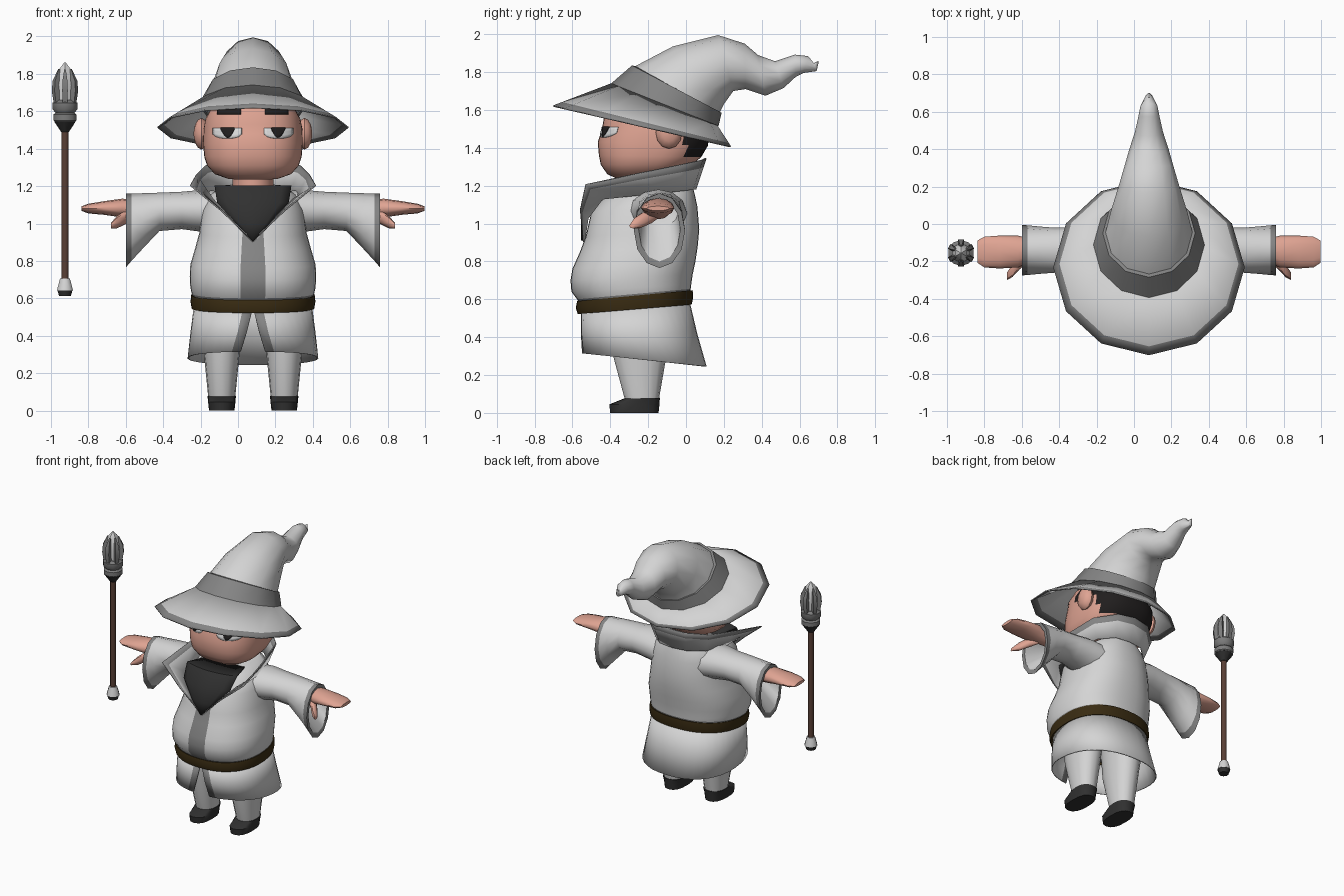
import bpy, bmesh, math
from mathutils import Vector
from mathutils.bvhtree import BVHTree

CX = 0.08  # the figure's own centre line; the staff stands apart on the left


def material(name, r, g, b):
    m = bpy.data.materials.new(name)
    m.diffuse_color = (r, g, b, 1)
    return m


CLOTH = material("pale grey cloth", 0.66, 0.66, 0.66)
TRIM = material("grey trim", 0.23, 0.23, 0.23)
DARK = material("charcoal", 0.03, 0.03, 0.03)
SKIN = material("skin", 0.74, 0.37, 0.29)
HAIR = material("black hair", 0.015, 0.013, 0.013)
WHITE = material("eye white", 0.7, 0.7, 0.7)
BELT = material("dark leather", 0.04, 0.024, 0.006)
WOOD = material("brown wood", 0.1, 0.05, 0.036)
METAL = material("staff metal", 0.2, 0.2, 0.2)


def loft(name, rings, mats, rule=None, closed=True, caps=True, solid=0, angle=40):
    """Skin a row of equal-length rings; rule(i, j, centre) picks the material."""
    bm = bmesh.new()
    vs = [[bm.verts.new(p) for p in r] for r in rings]
    n = len(rings[0])
    for i in range(len(vs) - 1):
        for j in range(n if closed else n - 1):
            k = (j + 1) % n
            f = bm.faces.new((vs[i][j], vs[i][k], vs[i + 1][k], vs[i + 1][j]))
            if rule:
                f.material_index = rule(i, j, f.calc_center_median())
    if closed and caps:
        for r in (vs[0], vs[-1]):
            f = bm.faces.new(r)
            if rule:
                f.material_index = rule(0 if r is vs[0] else len(vs) - 2, n // 2, f.calc_center_median())
    bmesh.ops.remove_doubles(bm, verts=bm.verts, dist=0.0002)
    bmesh.ops.recalc_face_normals(bm, faces=bm.faces)
    me = bpy.data.meshes.new(name)
    bm.to_mesh(me)
    bm.free()
    for m in mats:
        me.materials.append(m)
    ob = bpy.data.objects.new(name, me)
    bpy.context.collection.objects.link(ob)
    bpy.ops.object.select_all(action='DESELECT')
    ob.select_set(True)
    bpy.context.view_layer.objects.active = ob
    bpy.ops.object.shade_smooth_by_angle(angle=math.radians(angle))
    if solid:
        md = ob.modifiers.new("thickness", 'SOLIDIFY')
        md.thickness, md.offset = solid, 0
    return ob


def spow(v, e):
    return math.copysign(abs(v) ** e, v)


def angles(n):
    return [2 * math.pi * j / n for j in range(n)]


def ring(yf, zf, yb, zb, hw, ts, p=2.0, cx=CX):
    """Tilted oval from its front point (yf, zf), back point (yb, zb) and half width."""
    out = []
    for t in ts:
        c = spow(math.cos(t), 2 / p)
        w = (1 - c) / 2
        out.append(Vector((cx + hw * spow(math.sin(t), 2 / p), yf + (yb - yf) * w, zf + (zb - zf) * w)))
    return out


def xring(s, d, yc, hy, zc, hz, n=12):
    """Upright oval across an arm, at distance d from the centre line."""
    return [Vector((CX + s * d, yc + hy * math.sin(t), zc + hz * math.cos(t))) for t in angles(n)]


# ---------- hat ----------
T12 = angles(12)
brim = ring(-0.70, 1.62, 0.235, 1.405, 0.51, T12)
base = ring(-0.385, 1.74, 0.16, 1.52, 0.285, T12)
inner = [a.lerp(b, 0.15) for a, b in zip(brim, base)]
loft("hat_brim", [brim, inner, base], [CLOTH, TRIM], lambda i, j, c: 1 if i == 0 else 0,
     caps=False, solid=0.008)
loft("hat_band", [ring(-0.37, 1.735, 0.15, 1.52, 0.27, T12), ring(-0.395, 1.74, 0.172, 1.515, 0.297, T12),
                  ring(-0.285, 1.835, 0.188, 1.585, 0.247, T12), ring(-0.26, 1.83, 0.165, 1.59, 0.22, T12)],
     [TRIM], caps=False)
loft("hat_cone", [ring(*r, T12) for r in (
    (-0.37, 1.74, 0.15, 1.53, 0.27), (-0.27, 1.83, 0.175, 1.58, 0.233), (-0.07, 1.935, 0.20, 1.63, 0.205),
    (0.17, 1.995, 0.25, 1.70, 0.16), (0.31, 1.95, 0.315, 1.71, 0.13), (0.38, 1.89, 0.42, 1.675, 0.105),
    (0.47, 1.857, 0.515, 1.715, 0.075), (0.575, 1.892, 0.58, 1.775, 0.056), (0.645, 1.884, 0.62, 1.795, 0.045),
    (0.675, 1.847, 0.69, 1.805, 0.02), (0.70, 1.86, 0.70, 1.85, 0.004))], [CLOTH], angle=60)

# ---------- head ----------
T40 = angles(40)


def is_hair(i, j, c):
    return 1 if (c.y > 0.0 and c.z > 1.35) or (c.y > -0.2 and c.z > 1.495) else 0


head = loft("head", [ring(*r, T40, 2.5) for r in (
    (-0.36, 1.235, -0.08, 1.25, 0.14), (-0.415, 1.26, -0.03, 1.27, 0.205), (-0.45, 1.31, 0.03, 1.31, 0.245),
    (-0.46, 1.36, 0.08, 1.35, 0.26), (-0.466, 1.43, 0.115, 1.41, 0.266), (-0.45, 1.48, 0.122, 1.45, 0.266),
    (-0.438, 1.53, 0.12, 1.48, 0.264), (-0.43, 1.60, 0.11, 1.50, 0.255), (-0.38, 1.68, 0.08, 1.54, 0.22))],
    [SKIN, HAIR], is_hair)
loft("neck", [ring(-0.30, z, -0.04, z, 0.11, angles(16)) for z in (1.1, 1.27)], [SKIN])

# eyes and brows are thin plates projected onto the face
face = BVHTree.FromPolygons([v.co for v in head.data.vertices], [tuple(p.vertices) for p in head.data.polygons])


def plate(name, x0, x1, top, bottom, lift, mat):
    rows = []
    for i in range(11):
        u = i / 10
        x = x0 + (x1 - x0) * u
        col = []
        for k in range(4):
            z = top + (bottom(u) - top) * k / 3
            hit = face.ray_cast(Vector((x, -2, z)), Vector((0, 1, 0)))[0]
            col.append(Vector((x, (hit.y if hit else -0.4) - lift, z)))
        rows.append(col)
    loft(name, rows, [mat], closed=False, solid=0.004)


for s, side in ((-1, "right"), (1, "left")):
    def sx(d):
        return CX + s * d
    plate("eye_white_" + side, sx(0.06), sx(0.215), 1.51, lambda u: 1.478 - 0.024 * math.sin(math.pi * u) ** 0.5, 0.003, WHITE)
    plate("iris_" + side, sx(0.098), sx(0.172), 1.512, lambda u: 1.505 - 0.047 * math.sin(math.pi * u), 0.007, HAIR)
    plate("eyebrow_" + side, sx(0.065), sx(0.19), 1.615, lambda u: 1.583, 0.006, HAIR)
    # ear: flattened oval
    loft("ear_" + side, [[Vector((sx(0.275 + 0.042 * math.sin(a)), -0.09 + 0.07 * math.cos(a) * math.sin(t),
                                  1.48 + 0.085 * math.cos(a) * math.cos(t))) for t in angles(12)]
                         for a in (-1.2, -0.6, 0, 0.5, 1.0, 1.45)], [SKIN])

# ---------- robe ----------
loft("robe_body", [ring(*r, T40, 2.3) for r in (
    (-0.55, 0.55, 0.02, 0.61, 0.31), (-0.575, 0.60, 0.025, 0.655, 0.328), (-0.605, 0.64, 0.028, 0.68, 0.335),
    (-0.61, 0.70, 0.035, 0.73, 0.338), (-0.60, 0.76, 0.05, 0.80, 0.335), (-0.56, 0.85, 0.062, 0.88, 0.31),
    (-0.53, 0.93, 0.07, 0.97, 0.287), (-0.50, 1.06, 0.06, 1.09, 0.27), (-0.42, 1.15, 0.045, 1.16, 0.23),
    (-0.34, 1.19, 0.03, 1.21, 0.16))], [CLOTH, TRIM],
    lambda i, j, c: 1 if i == 0 or (j in (0, 39) and i < 7) else 0)
loft("belt", [ring(*r, T40, 2.3) for r in (
    (-0.54, 0.53, 0.0, 0.58, 0.30), (-0.572, 0.522, 0.03, 0.572, 0.328), (-0.582, 0.555, 0.038, 0.61, 0.334),
    (-0.575, 0.59, 0.035, 0.648, 0.33), (-0.54, 0.585, 0.0, 0.64, 0.30))], [BELT], caps=False)


def open_angles(gap):
    a = gap + 0.13
    return [gap] + [a + (2 * math.pi - 2 * a) * k / 34 for k in range(35)] + [2 * math.pi - gap]


loft("robe_skirt", [ring(*r, open_angles(g), 2.3) for r, g in (
    ((-0.55, 0.53, 0.015, 0.59, 0.312), 0.01), ((-0.552, 0.42, 0.055, 0.42, 0.33), 0.07),
    ((-0.548, 0.315, 0.105, 0.245, 0.346), 0.147))], [CLOTH, TRIM],
    lambda i, j, c: 1 if j in (0, 35) else 0, closed=False, solid=0.008)

# collar: flared sheet from the chest point round the back of the neck
outer = [(0, -0.545, 0.91), (0.17, -0.56, 1.07), (0.335, -0.53, 1.205), (0.30, -0.25, 1.265),
         (0.255, -0.03, 1.31), (0.13, 0.085, 1.335), (0, 0.105, 1.345)]
root = [(0, -0.535, 0.90), (0.12, -0.515, 1.03), (0.215, -0.44, 1.13), (0.245, -0.25, 1.15),
        (0.205, -0.05, 1.17), (0.11, 0.035, 1.18), (0, 0.05, 1.18)]


def mirrored(half):
    return [Vector((CX + x, y, z)) for x, y, z in half] + [Vector((CX - x, y, z)) for x, y, z in half[-2::-1]]


o, r = mirrored(outer), mirrored(root)
m = [a.lerp(b, 0.28) for a, b in zip(o, r)]
loft("collar", [o, m, r], [CLOTH, TRIM], lambda i, j, c: 1 if i == 0 else 0, closed=False, solid=0.008)

# scarf: dark bib narrowing to a point
loft("scarf", [[Vector((CX + w * k / 4, ye + (ym - ye) * (1 - (k / 4) ** 2), z)) for k in range(-4, 5)]
               for z, w, ym, ye in ((1.19, 0.15, -0.25, -0.25), (1.20, 0.205, -0.46, -0.42),
                                    (1.11, 0.19, -0.54, -0.48), (1.0, 0.09, -0.55, -0.53),
                                    (0.91, 0.003, -0.55, -0.55))], [DARK], closed=False, solid=0.008)

# ---------- arms and legs ----------
for s, side in ((-1, "right"), (1, "left")):
    sleeve = [(0.14, -0.16, 0.17, 1.17, 0.93), (0.27, -0.145, 0.145, 1.18, 0.955), (0.38, -0.14, 0.125, 1.17, 0.97),
              (0.5, -0.14, 0.12, 1.165, 0.96), (0.59, -0.14, 0.127, 1.162, 0.865), (0.65, -0.14, 0.133, 1.16, 0.80),
              (0.68, -0.14, 0.135, 1.16, 0.765), (0.678, -0.14, 0.11, 1.135, 0.80), (0.5, -0.14, 0.1, 1.145, 0.98)]
    loft("sleeve_" + side, [xring(s, d, y, h, (a + b) / 2, (a - b) / 2) for d, y, h, a, b in sleeve],
         [CLOTH, TRIM], lambda i, j, c: 1 if i in (5, 6) else 0, angle=50)
    loft("hand_" + side, [xring(s, *q) for q in (
        (0.45, -0.14, 0.05, 1.075, 0.05), (0.62, -0.14, 0.058, 1.075, 0.052), (0.70, -0.147, 0.085, 1.083, 0.05),
        (0.80, -0.15, 0.088, 1.083, 0.036), (0.88, -0.15, 0.082, 1.08, 0.026), (0.917, -0.148, 0.06, 1.08, 0.012))],
         [SKIN], angle=60)
    loft("thumb_" + side, [xring(s, *q, 8) for q in (
        (0.63, -0.16, 0.03, 1.055, 0.03), (0.69, -0.205, 0.036, 1.03, 0.038), (0.73, -0.25, 0.034, 1.005, 0.032),
        (0.76, -0.28, 0.02, 0.988, 0.014))], [SKIN], angle=60)
    lx, T16 = CX + s * 0.167, angles(16)
    loft("leg_" + side, [ring(*q, T16, 2.2, lx) for q in (
        (-0.40, 0.56, -0.06, 0.56, 0.12), (-0.39, 0.32, -0.10, 0.32, 0.097), (-0.32, 0.06, -0.145, 0.06, 0.071))],
         [CLOTH])
    loft("shoe_" + side, [ring(*q, T16, 2.5, lx) for q in (
        (-0.40, 0, -0.145, 0, 0.068), (-0.405, 0.045, -0.14, 0.045, 0.073), (-0.33, 0.075, -0.138, 0.08, 0.076))],
         [DARK])

# ---------- staff ----------
SX, SY = -0.925, -0.155


def lathe(name, profile, mat, n=10):
    loft(name, [[Vector((SX + q * math.sin(t), SY + q * math.cos(t), z)) for t in angles(n)] for q, z in profile],
         [mat], angle=38)


lathe("staff_foot", [(0.033, 0.612), (0.042, 0.642)], DARK)
lathe("staff_cap", [(0.045, 0.642), (0.042, 0.655), (0.028, 0.705)], CLOTH)
lathe("staff_pole", [(0.02, 0.7), (0.02, 1.5)], WOOD)
lathe("staff_socket", [(0.022, 1.49), (0.06, 1.545), (0.055, 1.56)], DARK)
lathe("staff_ring", [(0.058, 1.545), (0.066, 1.552), (0.066, 1.582), (0.054, 1.592), (0.07, 1.612),
                     (0.07, 1.645), (0.05, 1.66)], METAL)
lathe("staff_crystal", [(0.045, 1.64), (0.055, 1.74), (0.036, 1.825), (0.004, 1.862)], CLOTH, 6)
for k in range(6):
    a = k * math.pi / 3
    out, tan = Vector((math.sin(a), -math.cos(a), 0)), Vector((math.cos(a), math.sin(a), 0))
    loft("staff_claw", [[Vector((SX, SY, z)) + out * (q + u * h) + tan * (v * h) for u, v in
                         ((-1, -1), (1, -1), (1, 1), (-1, 1))]
                        for q, z, h in ((0.05, 1.64, 0.012), (0.058, 1.71, 0.015), (0.055, 1.765, 0.013),
                                        (0.036, 1.825, 0.004))], [METAL], angle=20)
